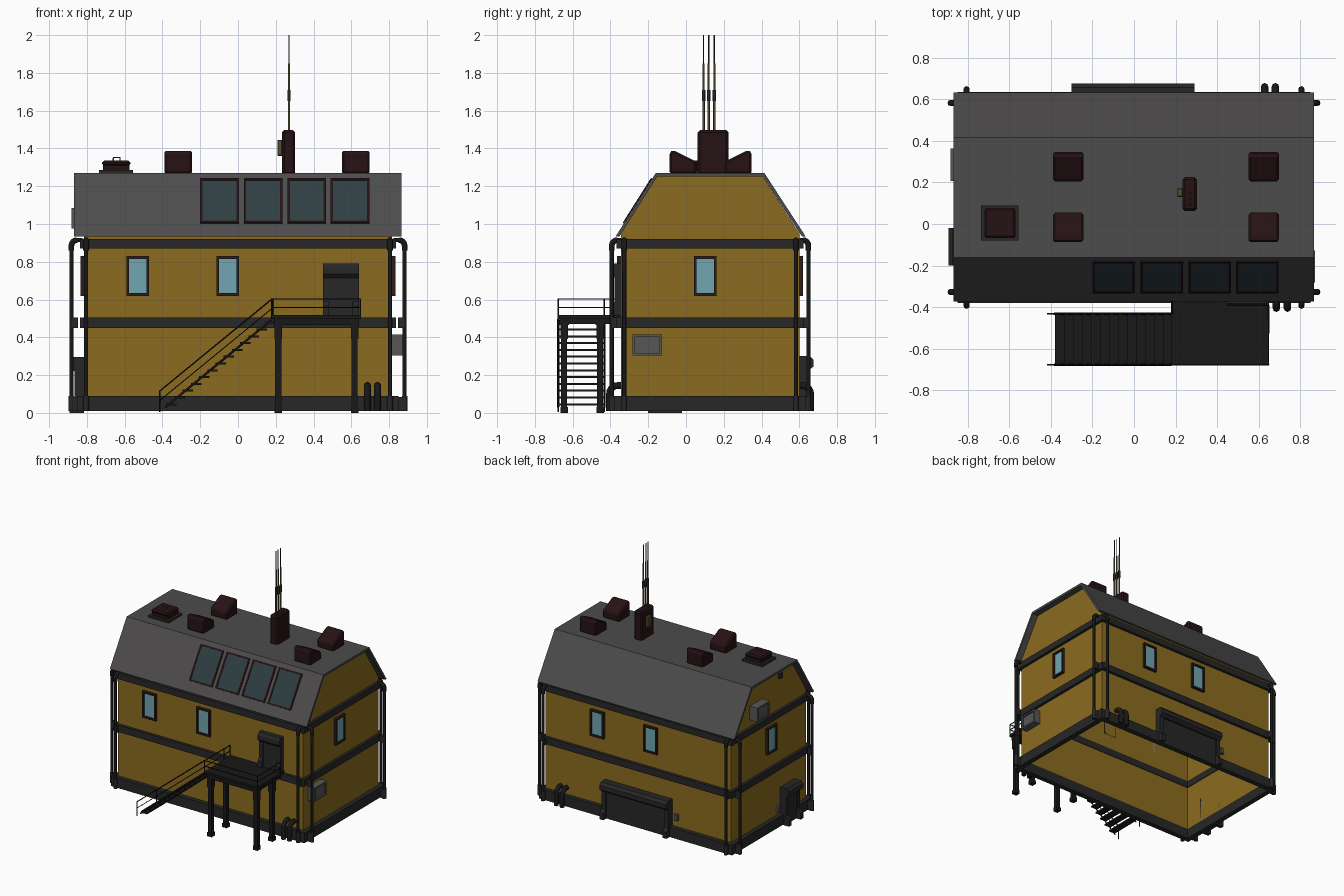
import bpy, bmesh, math
from mathutils import Matrix, Vector

if "Cube" in bpy.data.objects:
    bpy.data.objects.remove(bpy.data.objects["Cube"])

def mat(name, *c):
    m = bpy.data.materials.new(name)
    m.diffuse_color = (*c, 1)
    m.use_nodes = True
    m.node_tree.nodes["Principled BSDF"].inputs["Base Color"].default_value = m.diffuse_color
    return m

OCHRE = mat("ochre", .26, .15, .014)
DARK = mat("charcoal", .02, .02, .02)
BLACK = mat("black_iron", .009, .009, .009)
SLATE = mat("slate", .075, .072, .072)
MAROON = mat("maroon", .02, .006, .007)
BROWN = mat("window_frame", .025, .012, .009)
GLASS = mat("glass", .17, .38, .44)
DGLASS = mat("dark_glass", .028, .048, .055)
STEEL = mat("steel", .095, .095, .095)
BRASS = mat("brass", .09, .075, .03)
I = Matrix()

def finish(name, bm, m, M=I):
    bmesh.ops.recalc_face_normals(bm, faces=bm.faces)
    bm.transform(M)
    me = bpy.data.meshes.new(name)
    bm.to_mesh(me)
    bm.free()
    me.materials.append(m)
    ob = bpy.data.objects.new(name, me)
    bpy.context.collection.objects.link(ob)
    return ob

def box(name, x, y, z, m, M=I, bevel=0):
    bm = bmesh.new()
    bmesh.ops.create_cube(bm, size=1)
    for v in bm.verts:
        v.co = [r[0] + (c + .5) * (r[1] - r[0]) for r, c in zip((x, y, z), v.co)]
    if bevel:
        bmesh.ops.bevel(bm, geom=bm.edges[:], offset=bevel, segments=1, affect='EDGES')
    return finish(name, bm, m, M)

def prism(name, prof, x0, x1, m, M=I, open_edge=False):
    """Extrude a (y, z) profile along x; open_edge leaves out the first side."""
    bm = bmesh.new()
    a, b = [[bm.verts.new((x, *p)) for p in prof] for x in (x0, x1)]
    n = len(prof)
    bm.faces.new(a)
    bm.faces.new(b[::-1])
    for i in range(1 if open_edge else 0, n):
        j = (i + 1) % n
        bm.faces.new((a[i], a[j], b[j], b[i]))
    return finish(name, bm, m, M)

def frame(name, w, h, t, d, m, M=I):
    """Rectangular ring in local xz, from y=0 out to y=-d."""
    bm = bmesh.new()
    loops = []
    for y, k in ((0, 0), (-d, 0), (-d, t), (0, t)):
        X, Z = w / 2 - k, h / 2 - k
        loops.append([bm.verts.new((sx * X, y, sz * Z)) for sx, sz in ((-1, -1), (1, -1), (1, 1), (-1, 1))])
    for i in range(4):
        p, q = loops[i], loops[(i + 1) % 4]
        for k in range(4):
            bm.faces.new((p[k], p[(k + 1) % 4], q[(k + 1) % 4], q[k]))
    return finish(name, bm, m, M)

def tube(name, pts, r, m, res=2):
    cu = bpy.data.curves.new(name, 'CURVE')
    cu.dimensions = '3D'
    cu.bevel_depth, cu.bevel_resolution, cu.use_fill_caps = r, res, True
    sp = cu.splines.new('POLY')
    sp.points.add(len(pts) - 1)
    for p, c in zip(sp.points, pts):
        p.co = (*c, 1)
    tmp = bpy.data.objects.new(name + "_path", cu)
    bpy.context.collection.objects.link(tmp)
    dg = bpy.context.evaluated_depsgraph_get()
    me = bpy.data.meshes.new_from_object(tmp.evaluated_get(dg))
    bpy.data.objects.remove(tmp)
    me.materials.clear()
    me.materials.append(m)
    if res > 1:
        me.shade_smooth()
        me.set_sharp_from_angle(angle=math.radians(50))
    ob = bpy.data.objects.new(name, me)
    bpy.context.collection.objects.link(ob)

WX, Y0, Y1 = .815, -.345, .60
YC = (Y0 + Y1) / 2

def on_wall(side, u, z):
    """Frame on a wall: local -y points outward, u is the world coordinate along it."""
    loc, ang = {'front': ((u, Y0, z), 0), 'back': ((u, Y1, z), 180),
                'right': ((WX, u, z), 90), 'left': ((-WX, u, z), -90)}[side]
    return Matrix.Translation(loc) @ Matrix.Rotation(math.radians(ang), 4, 'Z')

# Walls with gables (open underneath) and roof shell
prism("walls", [(Y0, .01), (Y1, .01), (Y1, .95), (.405, 1.255), (-.15, 1.255), (Y0, .95)], -WX, WX, OCHRE, open_edge=True)
prism("roof", [(-.372, .935), (-.16, 1.27), (.415, 1.27), (.633, .935),
               (.613, .935), (.407, 1.252), (-.152, 1.252), (-.352, .935)], -.868, .865, SLATE)

# Horizontal bands around the house
for name, z0, z1, o in (("base_band", .01, .09, .035), ("middle_band", .45, .505, .022), ("eave_band", .87, .92, .022)):
    M = Matrix.Translation((0, YC, z0)) @ Matrix.Rotation(math.radians(-90), 4, 'X')
    frame(name, 2 * (WX + o), Y1 - Y0 + 2 * o, o + .005, z1 - z0, DARK, M)

# Downpipes: two at each corner
for sx in (-1, 1):
    for wy, sy in ((Y0, -1), (Y1, 1)):
        corner = f"{'right' if sx > 0 else 'left'}_{'back' if sy > 0 else 'front'}"
        for tag, px, py, d in (("end", sx * .882, wy - sy * .018, Vector((-sx, 0, 0))),
                               ("long", sx * .805, wy + sy * .048, Vector((0, -sy, 0)))):
            p = Vector((px, py, 0))
            bend = [p + d * (.03 - .03 * math.cos(a)) + Vector((0, 0, .885 + .03 * math.sin(a)))
                    for a in [math.pi / 2 * i / 4 for i in range(5)]]
            tube(f"downpipe_{corner}_{tag}", [p + Vector((0, 0, .01))] + bend + [bend[-1] + d * .03], .011, BLACK)
            tube(f"downpipe_elbow_{corner}_{tag}", [p + Vector((0, 0, .86))] + bend, .015, BLACK)
            tube(f"downpipe_foot_{corner}_{tag}", [p + Vector((0, 0, .01)), p + Vector((0, 0, .09))], .015, DARK)
            for k, (z0, z1) in enumerate(((.01, .085), (.45, .505))):
                q = p + d * .035
                box(f"downpipe_bracket_{corner}_{tag}_{k}", sorted((q.x - .012 if d.x == 0 else p.x, q.x + (.012 if d.x == 0 else 0))),
                    sorted((q.y - .012 if d.y == 0 else p.y, q.y + (.012 if d.y == 0 else 0))), (z0, z1), DARK)

# Windows
for side, us in (('front', (-.53, -.055)), ('back', (.355, -.115)), ('right', (.102,)), ('left', (.102,))):
    for i, u in enumerate(us):
        M = on_wall(side, u, .725)
        frame(f"{side}_window_frame_{i}", .12, .21, .014, .02, BROWN, M)
        box(f"{side}_window_glass_{i}", (-.048, .048), (-.008, 0), (-.093, .093), GLASS, M)

# Doors: flared jambs, hood and recessed panel
def door(name, side, u, z, w, h, d, t):
    M = on_wall(side, u, z)
    hood = [(-.65 * d, h - .075), (-d, h - .055), (-d, h - .02), (-.75 * d, h), (0, h)]
    jamb = [(0, 0), (-d, 0), (-d, .05), (-.65 * d, .075)] + hood
    for s in (-1, 1):
        a, b = sorted((s * w / 2, s * (w / 2 - t)))
        prism(f"{name}_jamb_{'r' if s > 0 else 'l'}", jamb, a, b, DARK, M)
    prism(f"{name}_hood", [(0, h - .075)] + hood, -w / 2 + t, w / 2 - t, DARK, M)
    box(f"{name}_panel", (-w / 2 + t, w / 2 - t), (-.5 * d, 0), (0, h - .075), DARK, M)

door("front_door", 'front', .545, .515, .19, .275, .05, .033)
door("side_door", 'left', -.11, 0, .18, .295, .078, .033)
door("garage_door", 'back', -.005, .01, .59, .29, .075, .035)
for side, u, z in (('back', -.345, .17), ('left', .02, .14)):
    box(f"{side}_door_keypad", (-.017, .017), (-.025, 0), (-.025, .025), STEEL, on_wall(side, u, z), .004)
box("gable_socket", (-.02, .02), (-.02, 0), (-.02, .02), DARK, on_wall('left', -.01, 1.19))

# Ventilation boxes
for side, u, z, d in (('right', -.205, .36, .055), ('left', .285, 1.03, .067)):
    M = on_wall(side, u, z)
    frame(f"{side}_vent_frame", .155, .11, .012, d, STEEL, M)
    box(f"{side}_vent_core", (-.066, .066), (-d + .012, 0), (-.045, .045), STEEL, M)

# Arched pipes leaving the wall
for side, xs in (('front', (.685, .738)), ('back', (.628, .68))):
    wy, s = (Y0, -1) if side == 'front' else (Y1, 1)
    for i, x in enumerate(xs):
        arc = [(x, wy + s * (.015 + .045 * math.sin(a)), .1 + .045 * math.cos(a)) for a in [math.pi / 2 * k / 5 for k in range(6)]]
        tube(f"{side}_arched_pipe_{i}", [(x, wy, .145)] + arc + [(x, wy + s * .06, .01)], .018, BLACK)

# Sloped skylights
ang = math.atan2(.335, .212)
S = Matrix.Translation((0, -.266, 1.103)) @ Matrix.Rotation(ang - math.pi / 2, 4, 'X')
for i, x in enumerate((-.098, .133, .364, .593)):
    M = S @ Matrix.Translation((x, 0, .022))
    frame(f"skylight_frame_{i}", .205, .28, .013, .007, MAROON, M)
    box(f"skylight_glass_{i}", (-.09, .09), (-.004, 0), (-.128, .128), DGLASS, M)

# Roof vents with sloping tops, mirrored front and back
for x in (-.39, .55):
    for s, c in ((-1, .055), (1, .205)):
        prof = [(c, 1.265), (c + s * .142, 1.265), (c + s * .142, 1.38), (c + s * .125, 1.392), (c, 1.33)]
        ob = prism(f"roof_vent_{'back' if s > 0 else 'front'}_{'r' if x > 0 else 'l'}", prof, x, x + .147, MAROON)
        bv = ob.modifiers.new("chamfer", 'BEVEL')
        bv.width, bv.segments = .01, 1

# Roof hatch
box("hatch_base", (-.735, -.555), (-.08, .09), (1.265, 1.285), DARK)
box("hatch_body", (-.715, -.575), (-.06, .07), (1.285, 1.312), MAROON)
box("hatch_lid", (-.72, -.57), (-.068, .078), (1.308, 1.335), MAROON, bevel=.01)
tube("hatch_handle", [(-.66, .0, 1.33), (-.66, .0, 1.353), (-.625, .0, 1.353), (-.625, .0, 1.33)], .004, STEEL, 1)

# Chimney with aerials
box("chimney", (.233, .303), (.062, .225), (1.26, 1.497), MAROON, bevel=.012)
box("chimney_box", (.208, .235), (.13, .172), (1.36, 1.445), BRASS, bevel=.004)
for i, y in enumerate((.093, .12, .15)):
    tube(f"aerial_base_{i}", [(.27, y, 1.49), (.27, y, 1.65)], .0065, BRASS)
    tube(f"aerial_collar_{i}", [(.27, y, 1.65), (.27, y, 1.71)], .009, DARK)
    tube(f"aerial_rod_{i}", [(.27, y, 1.71), (.27, y, 1.85)], .0055, BRASS)
    tube(f"aerial_tip_{i}", [(.27, y, 1.85), (.27, y, 2.0)], .0035, DARK)

# Landing with legs
box("landing_deck", (.18, .65), (-.68, -.345), (.497, .517), BLACK)
box("landing_beam_front", (.19, .64), (-.67, -.62), (.465, .497), BLACK)
box("landing_beam_back", (.19, .64), (-.48, -.43), (.465, .497), BLACK)
for x in (.213, .617):
    tag = "left" if x < .4 else "right"
    box(f"landing_cross_beam_{tag}", (x - .02, x + .02), (-.67, -.36), (.47, .497), BLACK)
    for row, y in (("front", -.645), ("back", -.455)):
        for part, r, z in (("foot", .02, (0, .03)), ("post", .016, (.02, .47)), ("head", .02, (.39, .47))):
            box(f"landing_leg_{part}_{tag}_{row}", (x - r, x + r), (y - r, y + r), z, BLACK)

# Stairs
for i in range(13):
    x, z = -.38 + i * .0435, .04 + i * .036
    box(f"stair_tread_{i}", (x, x + .055), (-.68, -.43), (z, z + .011), BLACK)
for tag, y in (("outer", -.677), ("inner", -.432)):
    tube(f"stair_stringer_{tag}", [(-.385, y, .03), (.18, y, .495)], .006, BLACK, 0)
    tube(f"stair_handrail_{tag}", [(-.415, y, .005), (-.415, y, .115), (.18, y, .603)], .004, BLACK, 1)
    tube(f"stair_mid_rail_{tag}", [(-.415, y, .065), (.18, y, .553)], .003, BLACK, 1)
    tube(f"stair_top_post_{tag}", [(.18, y, .5), (.18, y, .603)], .004, BLACK, 1)

# Landing railings
for name, z in (("top", .603), ("mid", .558)):
    tube(f"landing_{name}_rail", [(.18, -.677, z), (.647, -.677, z), (.647, -.39, z)], .004, BLACK, 1)
    tube(f"landing_{name}_rail_inner", [(.183, -.432, z), (.183, -.36, z)], .004, BLACK, 1)
for i, (x, y) in enumerate(((.647, -.677), (.647, -.39), (.183, -.36))):
    tube(f"landing_rail_post_{i}", [(x, y, .51), (x, y, .603)], .004, BLACK, 1)
